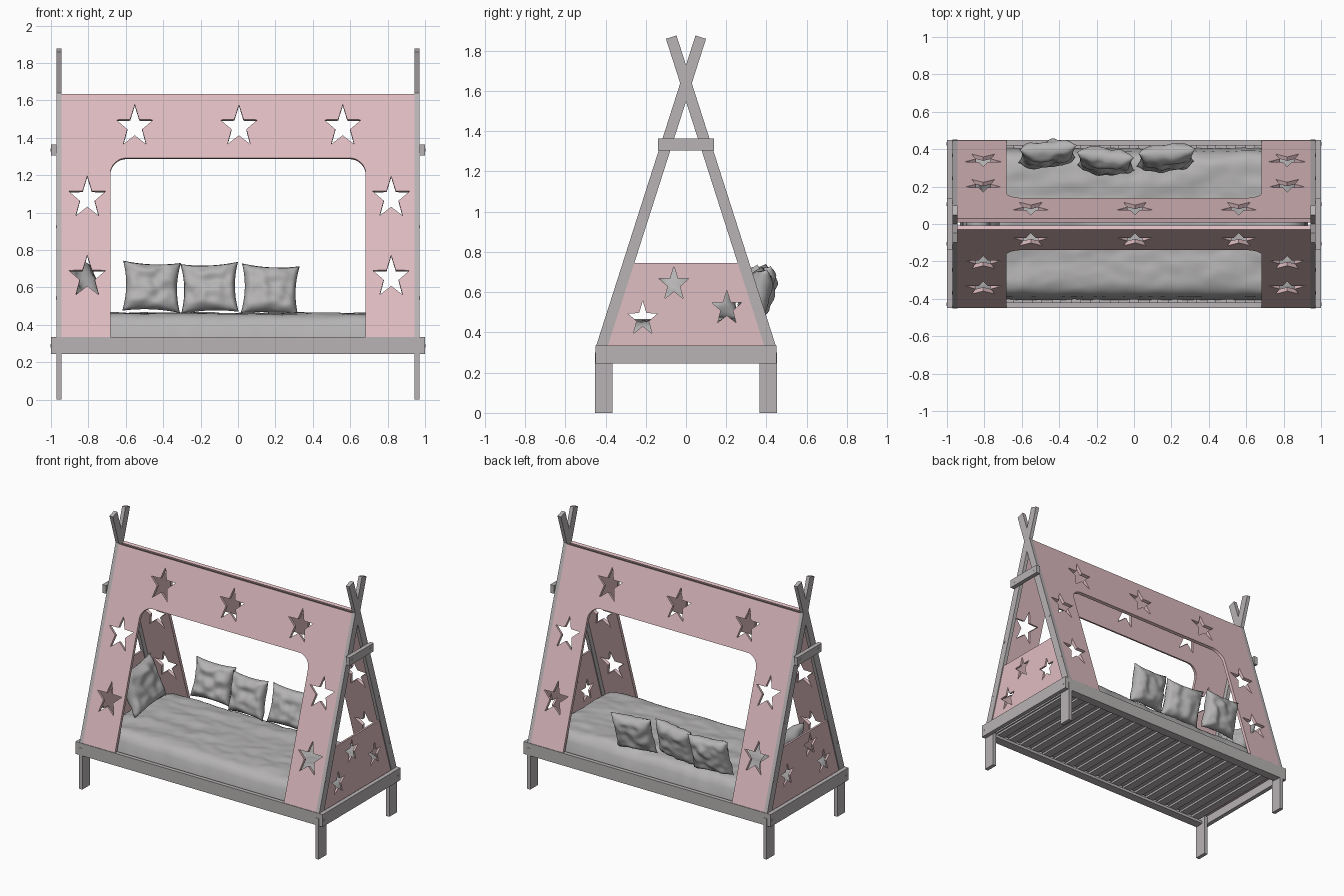
import bpy, bmesh, math
from mathutils import Matrix, Vector, noise

if "Cube" in bpy.data.objects:
    bpy.data.objects.remove(bpy.data.objects["Cube"])


def material(name, color):
    m = bpy.data.materials.new(name)
    m.use_nodes = True
    m.diffuse_color = (*color, 1)
    m.node_tree.nodes["Principled BSDF"].inputs["Base Color"].default_value = (*color, 1)
    return m


WOOD = material("grey wood", (0.48, 0.45, 0.455))
PINK = material("dusty pink", (0.74, 0.51, 0.54))
CLOTH = material("grey cloth", (0.46, 0.45, 0.45))


def add_object(name, mesh, mat):
    ob = bpy.data.objects.new(name, mesh)
    mesh.materials.clear()
    mesh.materials.append(mat)
    bpy.context.collection.objects.link(ob)
    return ob


def from_bmesh(name, bm, mat, smooth=False):
    bmesh.ops.recalc_face_normals(bm, faces=bm.faces)
    for f in bm.faces:
        f.smooth = smooth
    mesh = bpy.data.meshes.new(name)
    bm.to_mesh(mesh)
    bm.free()
    return add_object(name, mesh, mat)


def box(name, x, y, z, mat, turn=Matrix()):
    """Box from (low, high) ranges; turn rotates it about its centre."""
    lo, hi = Vector((x[0], y[0], z[0])), Vector((x[1], y[1], z[1]))
    bm = bmesh.new()
    place = Matrix.Translation((lo + hi) / 2) @ turn @ Matrix.Diagonal((*(hi - lo), 1))
    bmesh.ops.create_cube(bm, size=1, matrix=place)
    return from_bmesh(name, bm, mat)


def span(a, b, side):
    return sorted((a * side, b * side))


def star(cx, cy, r, stretch=1.14):
    pts = []
    for i in range(10):
        a = math.pi / 2 + i * math.pi / 5
        rad = r if i % 2 == 0 else r * 0.4
        pts.append((cx + rad * math.cos(a), cy + rad * stretch * math.sin(a)))
    return pts


def sheet(name, loops, thick, place, mat):
    """Flat board from an outline; later loops become holes."""
    cu = bpy.data.curves.new(name, 'CURVE')
    cu.dimensions = '2D'
    cu.fill_mode = 'BOTH'
    cu.extrude = thick / 2
    for pts in loops:
        sp = cu.splines.new('POLY')
        sp.points.add(len(pts) - 1)
        for p, q in zip(sp.points, pts):
            p.co = (q[0], q[1], 0, 1)
        sp.use_cyclic_u = True
    tmp = bpy.data.objects.new(name + "_outline", cu)
    bpy.context.collection.objects.link(tmp)
    dg = bpy.context.evaluated_depsgraph_get()
    mesh = bpy.data.meshes.new_from_object(tmp.evaluated_get(dg))
    bpy.data.objects.remove(tmp)
    bm = bmesh.new()
    bm.from_mesh(mesh)
    bmesh.ops.remove_doubles(bm, verts=bm.verts, dist=0.0001)
    bm.transform(place)
    return from_bmesh(name, bm, mat)


# Slope of the tent sides
SLOPE = 0.32
ANGLE = math.atan(SLOPE)
BASE_Y, BASE_Z, RIDGE_Z = 0.446, 0.335, 1.635
STRETCH = 1 / math.cos(ANGLE)
POLE_W = 0.055

# Bed frame: side rails, end rails, legs, poles, collars and bolts
for sy, ys in ((-1, "front"), (1, "back")):
    box(ys + "_rail", (-0.97, 0.97), span(0.42, 0.45, sy), (0.245, 0.335), WOOD)
    box(ys + "_slat_ledge", (-0.94, 0.94), span(0.385, 0.42, sy), (0.245, 0.265), WOOD)

for sx, xs in ((-1, "right"), (1, "left")):
    box(xs + "_end_rail", span(0.97, 1, sx), (-0.45, 0.45), (0.245, 0.335), WOOD)
    box(xs + "_collar", span(0.97, 1, sx), (-0.14, 0.14), (1.305, 1.365), WOOD)
    bolts = []
    for sy, ys in ((-1, "front"), (1, "back")):
        box(f"{xs}_{ys}_leg", span(0.943, 0.97, sx), span(0.365, 0.453, sy), (0, 0.3), WOOD)
        # Pole runs from the rail up past the crossing
        z0, z1 = 0.325, 1.868
        zc, length = (z0 + z1) / 2, (z1 - z0) * STRETCH
        yc = sy * (BASE_Y - POLE_W * STRETCH / 2 - SLOPE * (zc - BASE_Z))
        box(f"{xs}_{ys}_pole", span(0.943, 0.97, sx),
            (yc - POLE_W / 2, yc + POLE_W / 2), (zc - length / 2, zc + length / 2),
            WOOD, Matrix.Rotation(sy * ANGLE, 4, 'X'))
        bolts += [(1.0, 0.105 * sy, 1.335), (1.0, 0.43 * sy, 0.288),
                  (0.971, 0.245 * sy, 0.925), (0.971, 0.367 * sy, 0.545)]
    bm = bmesh.new()
    for bx, by, bz in bolts:
        bmesh.ops.create_cone(bm, cap_ends=True, segments=10, radius1=0.009, radius2=0.009, depth=0.008,
                              matrix=Matrix.Translation((sx * (bx - 0.002), by, bz))
                              @ Matrix.Rotation(math.pi / 2, 4, 'Y'))
    from_bmesh(xs + "_bolts", bm, WOOD)

# Slats under the mattress
SLATS = 18
for i in range(SLATS):
    x = -0.88 + 1.76 * i / (SLATS - 1)
    box(f"slat_{i + 1}", (x - 0.03, x + 0.03), (-0.42, 0.42), (0.265, 0.28), WOOD)

# Sloping side panels: an arch with rounded corners, pierced by stars
W, OPEN, R = 0.943, 0.683, 0.09
top, lintel = (RIDGE_Z - BASE_Z) * STRETCH, (1.293 - BASE_Z) * STRETCH
arch = [(-W, 0), (-W, top), (W, top), (W, 0), (OPEN, 0)]
for cx, start in ((OPEN - R, 0), (R - OPEN, math.pi / 2)):
    for i in range(9):
        a = start + i * math.pi / 16
        arch.append((cx + R * math.cos(a), lintel - R + R * math.sin(a)))
arch.append((-OPEN, 0))
holes = [(-0.552, 1.46), (0.005, 1.46), (0.56, 1.46)]
holes += [(x, z) for x in (-0.806, 0.819) for z in (1.078, 0.655)]
loops = [arch] + [star(x, (z - BASE_Z) * STRETCH, 0.104, 1.18) for x, z in holes]
THICK = 0.022
tilt = (Matrix.Translation((0, -BASE_Y, BASE_Z))
        @ Matrix.Rotation(math.pi / 2 - ANGLE, 4, 'X')
        @ Matrix.Translation((0, 0, -THICK / 2)))
for name, sy in (("front", 1), ("back", -1)):
    sheet(name + "_tent_panel", loops, THICK, Matrix.Diagonal((1, sy, 1, 1)) @ tilt, PINK)

# End panels between the poles
z_top = 0.745
b, t = BASE_Y - 0.03, BASE_Y - 0.03 - SLOPE * (z_top - 0.3)
end_loops = [[(-b, 0.3), (b, 0.3), (t, z_top), (-t, z_top)]]
end_loops += [star(y, z, 0.078) for y, z in ((-0.06, 0.64), (-0.215, 0.467), (0.203, 0.52))]
for sx, xs in ((-1, "right"), (1, "left")):
    place = Matrix(((0, 0, 1, sx * 0.956), (1, 0, 0, 0), (0, 1, 0, 0), (0, 0, 0, 1)))
    sheet(xs + "_end_panel", end_loops, 0.014, place, PINK)

# Mattress and rumpled blanket
box("mattress", (-0.92, 0.92), (-0.39, 0.39), (0.28, 0.36), CLOTH)
bm = bmesh.new()
bmesh.ops.create_grid(bm, x_segments=110, y_segments=50, size=1)
for v in bm.verts:
    x, y = v.co.x * 0.93, v.co.y * 0.405
    edge = max(0, 1 - abs(v.co.x) ** 16) ** 0.5 * max(0, 1 - abs(v.co.y) ** 12) ** 0.5
    fold = noise.noise(Vector((x * 2.5 + y * 3, y * 8 - x * 2, 1)))
    fine = noise.noise(Vector((x * 11, y * 17, 5)))
    v.co = (x, y + 0.006 * fine, 0.29 + edge * (0.17 + 0.013 * fold + 0.006 * fine))
from_bmesh("blanket", bm, CLOTH, True)


def pillow(name, place, w, h, depth, seed):
    """Square cushion with pulled corners and soft creases."""
    bm = bmesh.new()
    for side in (-1, 1):
        grid = bmesh.ops.create_grid(bm, x_segments=22, y_segments=22, size=1)
        for v in grid["verts"]:
            u, q = v.co.x, v.co.y
            puff = max(0, (1 - u ** 4) * (1 - q ** 4)) ** 0.6
            crease = noise.noise(Vector((u * 2.4, q * 2.4, seed + side)))
            v.co = (w * u * (1 - 0.12 * (1 - q * q) * u * u),
                    side * depth * puff * (0.85 + 0.35 * crease),
                    h * q * (1 - 0.1 * (1 - u * u) * q * q))
    bmesh.ops.remove_doubles(bm, verts=bm.verts, dist=0.0005)
    bm.transform(place)
    from_bmesh(name, bm, CLOTH, True)


# Three cushions along the back and one leaning on the right end
for i, (x, y, z, turn, roll) in enumerate(((-0.462, 0.375, 0.603, 0.08, 0.04),
                                           (-0.152, 0.335, 0.597, -0.1, -0.04),
                                           (0.172, 0.355, 0.587, 0.08, 0.05))):
    place = (Matrix.Translation((x, y, z)) @ Matrix.Rotation(turn, 4, 'Z')
             @ Matrix.Rotation(roll, 4, 'Y') @ Matrix.Rotation(-0.25, 4, 'X'))
    pillow(f"back_cushion_{i + 1}", place, 0.155, 0.138, 0.064, 3 + i * 4)
place = (Matrix.Translation((-0.81, 0.055, 0.602)) @ Matrix.Rotation(math.pi / 2 + 0.1, 4, 'Z')
         @ Matrix.Rotation(-0.4, 4, 'X'))
pillow("end_cushion", place, 0.21, 0.155, 0.07, 20)
